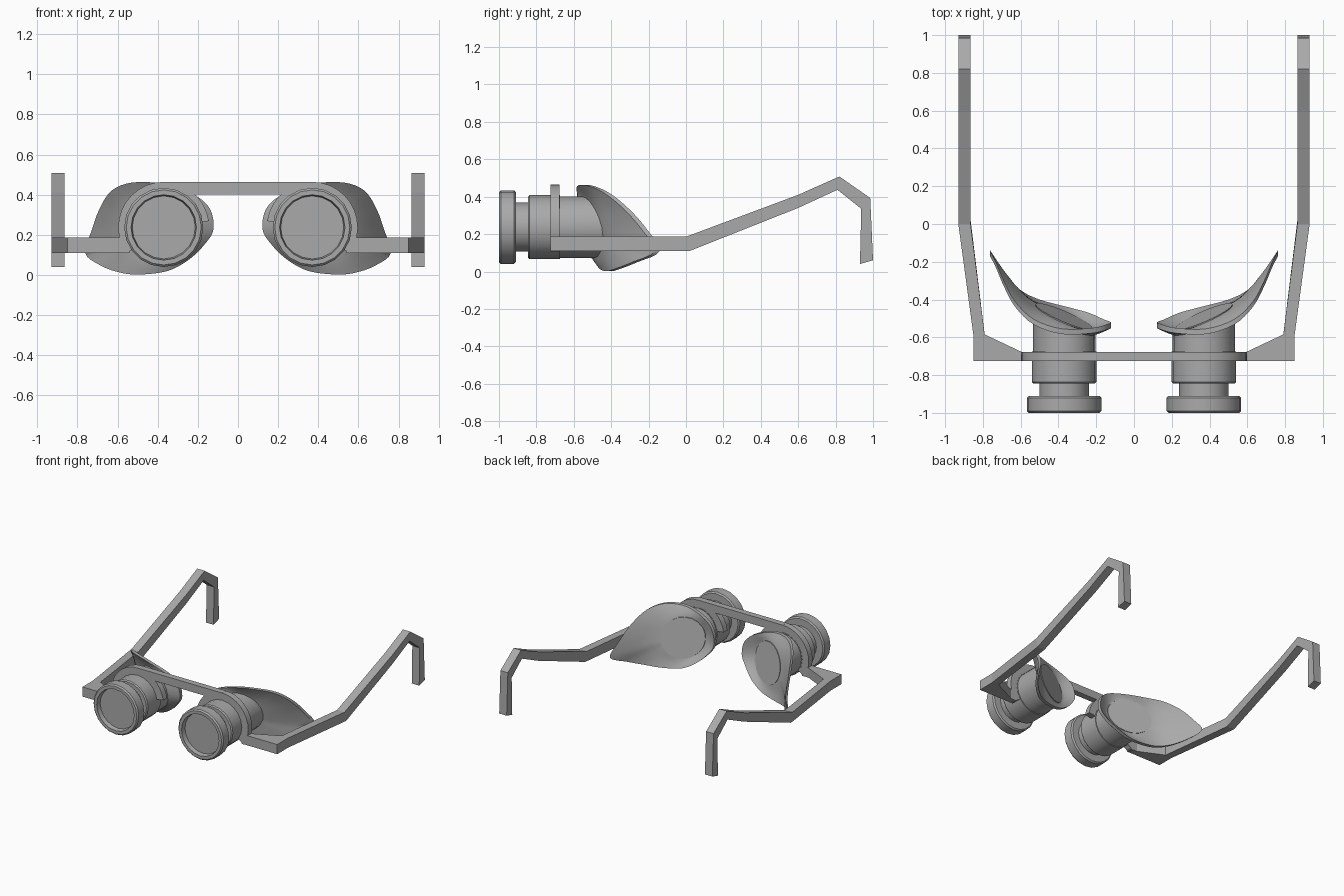
import bpy, bmesh, math
from mathutils import Vector

if "Cube" in bpy.data.objects:
    bpy.data.objects.remove(bpy.data.objects["Cube"])

CX, CZ = 0.37, 0.237      # barrel axis

dark = bpy.data.materials.new("dark_grey")
dark.diffuse_color = (0.4, 0.4, 0.4, 1)
dark.use_nodes = True
dark.node_tree.nodes["Principled BSDF"].inputs["Base Color"].default_value = dark.diffuse_color


def make(name, verts, faces, smooth=False, mirror=True):
    bm = bmesh.new()
    vs = [bm.verts.new(v) for v in verts]
    for f in faces:
        bm.faces.new([vs[i] for i in f])
    bmesh.ops.recalc_face_normals(bm, faces=bm.faces)
    me = bpy.data.meshes.new(name)
    bm.to_mesh(me)
    bm.free()
    me.materials.append(dark)
    ob = bpy.data.objects.new(name, me)
    bpy.context.collection.objects.link(ob)
    if mirror:
        m = ob.modifiers.new("Mirror", 'MIRROR')
        m.use_mirror_merge = False
    if smooth:
        bpy.ops.object.select_all(action='DESELECT')
        bpy.context.view_layer.objects.active = ob
        ob.select_set(True)
        bpy.ops.object.shade_smooth_by_angle(angle=math.radians(35))
    return ob


def loft(name, rings, smooth=False, mirror=True):
    """Skin equal-length closed rings and cap both ends."""
    n = len(rings[0])
    verts = [p for r in rings for p in r]
    faces = [(k * n + i, k * n + (i + 1) % n, (k + 1) * n + (i + 1) % n, (k + 1) * n + i)
             for k in range(len(rings) - 1) for i in range(n)]
    faces += [tuple(range(n)), tuple(range(len(verts) - n, len(verts)))]
    return make(name, verts, faces, smooth, mirror)


def seat_y(x, z):
    """Slanted plane where the barrel meets the eye cup."""
    return -0.495 + 0.42 * (x - CX) - 0.2 * (z - CZ)


def circle(r, y=None, n=20, lift=-0.012):
    """Ring round the barrel axis; without y it lies on the slanted seat."""
    pts = []
    for i in range(n):
        a = 2 * math.pi * i / n
        x, z = CX + r * math.cos(a), CZ + r * math.sin(a)
        pts.append((x, seat_y(x, z) + lift if y is None else y, z))
    return pts


# Stepped barrels with a recessed front lens and slanted rear end
profile = [(.157, -.965), (.163, -1), (.187, -1), (.197, -.99), (.197, -.92),
           (.187, -.91), (.131, -.91), (.131, -.845), (.163, -.845), (.171, -.836),
           (.171, -.675), (.165, -.675), (.165, None)]
loft("barrel", [circle(r, y) for r, y in profile], smooth=True)

# Rear lenses, just proud of the cup floor
loft("rear_lens", [circle(.152, lift=d) for d in (-.01, .006)], smooth=True)

# Eye cups: rim outline blended down to the barrel seat
rim = [(.122, -.52, .23), (.14, -.53, .33), (.22, -.55, .40), (.38, -.555, .455),
       (.53, -.505, .46), (.63, -.41, .42), (.69, -.30, .33), (.73, -.205, .22),
       (.762, -.14, .11), (.69, -.26, .05), (.60, -.35, .015), (.50, -.40, .002),
       (.35, -.44, .02), (.24, -.47, .08), (.16, -.505, .16)]
rim = [Vector(p) for p in rim]
outline = []
for i in range(len(rim)):
    p0, p1, p2, p3 = (rim[(i + k) % len(rim)] for k in (-1, 0, 1, 2))
    for s in range(4):
        t = s / 4
        outline.append(0.5 * (2 * p1 + (p2 - p0) * t + (2 * p0 - 5 * p1 + 4 * p2 - p3) * t ** 2
                              + (3 * p1 - p0 - 3 * p2 + p3) * t ** 3))


def cup_ring(t, dy):
    pts = []
    for p in outline:
        a = math.atan2(p.z - CZ, p.x - CX)
        x, z = CX + .15 * math.cos(a), CZ + .15 * math.sin(a)
        y = seat_y(x, z)
        pts.append((x + (p.x - x) * t, y + (p.y - y) * t ** 1.35 + dy, z + (p.z - z) * t))
    return pts


steps = [0, .25, .5, .75, 1]
loft("eye_cup", [cup_ring(t, 0) for t in steps] +
     [cup_ring(t, -.028) for t in reversed(steps)], smooth=True)

# Partial hoops holding the barrels
sections = []
for i in range(19):
    a = math.radians(-35 + 207 * i / 18)
    c, s = math.cos(a), math.sin(a)
    sections.append([(CX + r * c, y, CZ + r * s)
                     for r, y in ((.16, -.725), (.227, -.725), (.227, -.677), (.16, -.677))])
loft("frame_hoop", sections, smooth=True)

# Straight bridge bar
loft("bridge", [[(x, -.725, .402), (x, -.725, .464), (x, -.677, .464), (x, -.677, .402)]
                for x in (-CX, CX)], mirror=False)

# Corner end pieces
corner = [(.54, -.725), (.85, -.725), (.85, -.585), (.79, -.585), (.595, -.677), (.54, -.677)]
loft("end_piece", [[(x, y, z) for x, y in corner] for z in (.11, .186)])

# Temple arms: inner x, outer x, upper (y, z), lower (y, z)
arm = [(.79, .85, (-.59, .186), (-.59, .11)),
       (.865, .93, (0, .186), (.02, .11)),
       (.865, .93, (.60, .41), (.60, .34)),
       (.865, .93, (.82, .508), (.81, .437)),
       (.865, .93, (.985, .393), (.937, .335)),
       (.865, .93, (1, .06), (.93, .04))]
loft("temple_arm", [[(a, *u), (b, *u), (b, *l), (a, *l)] for a, b, u, l in arm])
